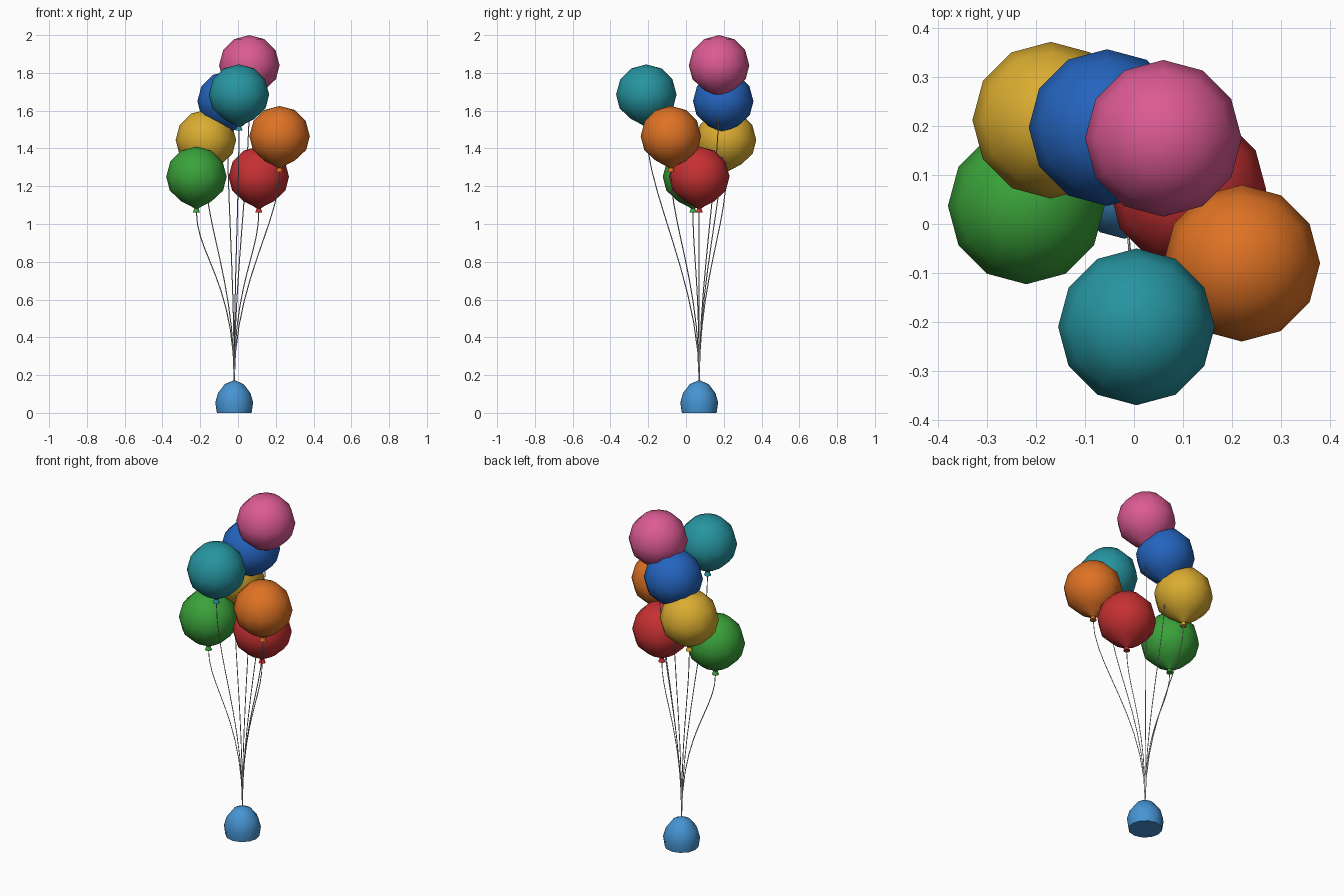
import bpy, bmesh, math
from mathutils import Vector

cube = bpy.data.objects.get("Cube")
if cube:
    bpy.data.objects.remove(cube, do_unlink=True)


def material(name, rgb):
    """Flat material from 0-255 display colour, stored as linear."""
    lin = [((c / 255 + 0.055) / 1.055) ** 2.4 for c in rgb]
    mat = bpy.data.materials.new(name)
    mat.use_nodes = True
    mat.diffuse_color = (*lin, 1)
    mat.node_tree.nodes["Principled BSDF"].inputs["Base Color"].default_value = (*lin, 1)
    return mat


def lathe(name, profile, location, mat, sides=12):
    """Revolve (radius, height) points around z; zero radius makes a pole."""
    bm = bmesh.new()
    rings = []
    for r, z in profile:
        count = sides if r else 1
        rings.append([bm.verts.new((r * math.cos(math.tau * i / sides),
                                    r * math.sin(math.tau * i / sides), z))
                      for i in range(count)])
    for low, high in zip(rings, rings[1:]):
        for i in range(sides):
            j = (i + 1) % sides
            corners = [low[i % len(low)], low[j % len(low)],
                       high[j % len(high)], high[i % len(high)]]
            bm.faces.new(list(dict.fromkeys(corners)))
    bmesh.ops.recalc_face_normals(bm, faces=bm.faces)
    mesh = bpy.data.meshes.new(name)
    bm.to_mesh(mesh)
    bm.free()
    obj = bpy.data.objects.new(name, mesh)
    obj.location = location
    bpy.context.collection.objects.link(obj)
    mesh.materials.append(mat)
    bpy.ops.object.select_all(action='DESELECT')
    obj.select_set(True)
    bpy.context.view_layer.objects.active = obj
    bpy.ops.object.shade_smooth_by_angle(angle=math.radians(50))
    return obj


def string(name, start, end, mat):
    """Thin cord that leaves the weight and meets the knot vertically."""
    curve = bpy.data.curves.new(name, 'CURVE')
    curve.dimensions = '3D'
    curve.bevel_depth = 0.0027
    curve.bevel_resolution = 0
    curve.resolution_u = 10
    spline = curve.splines.new('BEZIER')
    spline.bezier_points.add(1)
    up = Vector((0, 0, 1))
    reach = (end.z - start.z) * 0.25
    for point, co, handle in zip(spline.bezier_points, (start, end), (0.53, reach)):
        point.handle_left_type = point.handle_right_type = 'FREE'
        point.co = co
        point.handle_left = co - up * handle
        point.handle_right = co + up * handle
    curve.materials.append(mat)
    bpy.context.collection.objects.link(bpy.data.objects.new(name, curve))


# Weight: rounded dome with a flat base
BASE = Vector((-0.02, 0.07, 0))
lathe("weight", [(0, 0), (0.092, 0), (0.1, 0.055), (0.086, 0.105), (0.05, 0.152), (0, 0.174)],
      BASE, material("light_blue", (70, 148, 210)))

# Balloon profile: round crown, tapered neck, flared knot
R = 0.16
crown = [(R * math.cos(math.radians(a)), R * math.sin(math.radians(a))) for a in (0, 30, 60)]
BALLOON = [(0, -0.188), (0.019, -0.19), (0.011, -0.168), (0.025, -0.158),
           (0.08, -0.13), (0.141, -0.073)] + crown + [(0, R)]

# Colour, display colour, centre of each balloon
BALLOONS = [
    ("pink", (220, 90, 148), (0.06, 0.175, 1.84)),
    ("teal", (38, 148, 160), (0.005, -0.21, 1.685)),
    ("blue", (36, 100, 190), (-0.055, 0.197, 1.65)),
    ("orange", (222, 114, 36), (0.22, -0.08, 1.465)),
    ("yellow", (218, 172, 48), (-0.17, 0.212, 1.445)),
    ("green", (58, 162, 58), (-0.22, 0.037, 1.25)),
    ("red", (198, 48, 50), (0.11, 0.07, 1.25)),
]
cord = material("pale_grey", (200, 200, 200))
for colour, rgb, centre in BALLOONS:
    lathe(colour + "_balloon", BALLOON, centre, material(colour, rgb))
    string(colour + "_string", BASE + Vector((0, 0, 0.168)),
           Vector(centre) - Vector((0, 0, 0.187)), cord)
